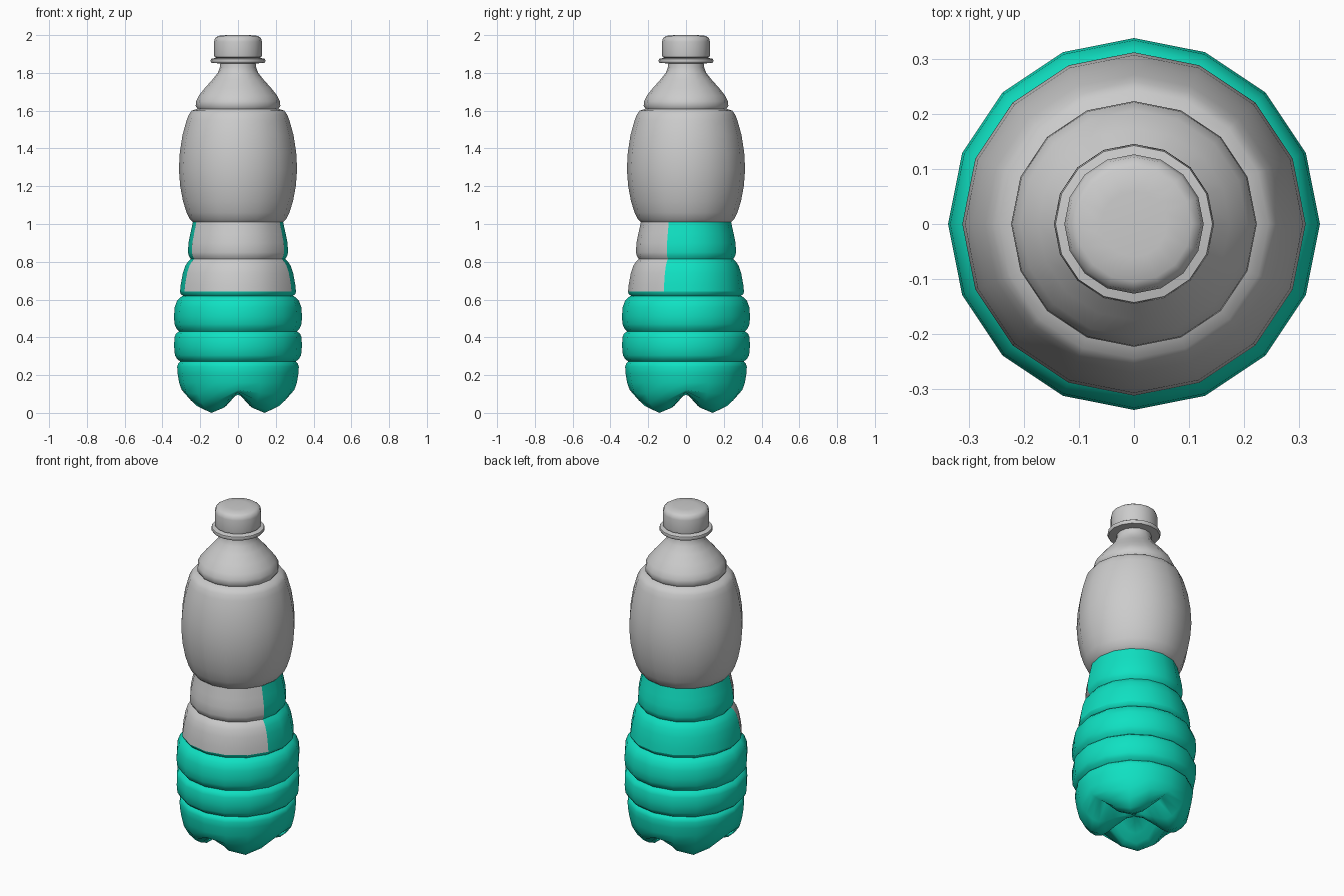
import bpy, bmesh, math

SIDES = 16
ALL = range(SIDES)

teal = bpy.data.materials.new("teal")
teal.diffuse_color = (0.005, 0.75, 0.54, 1)


def plain(r, z, a):
    return z


def four_feet(r, z, a):
    # valleys on the x and y axes leave four feet on the diagonals
    if z >= 0.16:
        return z
    w = math.cos(2 * a) ** 4
    return z + w * max(0, 0.125 - z) * 0.85


def lathe(name, profile, columns=ALL, material=None, height=plain):
    """Turn a bottom-to-top (radius, z) profile over the chosen side columns."""
    bm = bmesh.new()
    rows = []
    for r, z in profile:
        if r == 0:
            rows.append([bm.verts.new((0, 0, z))] * SIDES)
            continue
        row = []
        for j in ALL:
            a = 2 * math.pi * j / SIDES
            row.append(bm.verts.new((r * math.cos(a), r * math.sin(a), height(r, z, a))))
        rows.append(row)
    for lo, hi in zip(rows, rows[1:]):
        for j in columns:
            k = (j + 1) % SIDES
            loop = list(dict.fromkeys((lo[j], lo[k], hi[k], hi[j])))
            bm.faces.new(loop)
    bmesh.ops.delete(bm, geom=[v for v in bm.verts if not v.link_faces], context='VERTS')
    me = bpy.data.meshes.new(name)
    bm.to_mesh(me)
    bm.free()
    ob = bpy.data.objects.new(name, me)
    bpy.context.collection.objects.link(ob)
    if material:
        me.materials.append(material)
    bpy.ops.object.select_all(action='DESELECT')
    ob.select_set(True)
    bpy.context.view_layer.objects.active = ob
    bpy.ops.object.shade_smooth_by_angle(angle=math.radians(50))
    return ob


# Footed base and the ribbed lower grip
lathe("ribbed_base", [
    (0, 0.095), (0.05, 0.085), (0.11, 0.05), (0.16, 0.015), (0.20, 0.0), (0.235, 0.012),
    (0.27, 0.05), (0.298, 0.10), (0.312, 0.16), (0.32, 0.21), (0.322, 0.245),
    (0.316, 0.262), (0.305, 0.272), (0.322, 0.285), (0.334, 0.305), (0.338, 0.35),
    (0.337, 0.40), (0.328, 0.42), (0.312, 0.432), (0.326, 0.447), (0.336, 0.47),
    (0.339, 0.51), (0.335, 0.56), (0.322, 0.595), (0.305, 0.612), (0.292, 0.62),
    (0.303, 0.63), (0.307, 0.642)], material=teal, height=four_feet)

# Waist: teal round the sides and back, plain panel at the front
waist = [(0.307, 0.642), (0.303, 0.68), (0.292, 0.74), (0.278, 0.78), (0.265, 0.80),
         (0.25, 0.815), (0.26, 0.83), (0.265, 0.85), (0.262, 0.90), (0.252, 0.95),
         (0.241, 1.0), (0.239, 1.01)]
front = range(9, 15)
lathe("waist_back", waist, [j for j in ALL if j not in front], teal)
lathe("waist_front_panel", waist, front)

# Bulging upper body
lathe("upper_body", [
    (0.239, 1.01), (0.255, 1.025), (0.272, 1.06), (0.291, 1.12), (0.306, 1.20),
    (0.313, 1.29), (0.308, 1.38), (0.294, 1.47), (0.272, 1.55), (0.26, 1.58),
    (0.245, 1.60), (0.215, 1.61)])

# Shoulder cone and neck
lathe("shoulder", [
    (0.215, 1.61), (0.224, 1.625), (0.222, 1.65), (0.207, 1.68), (0.175, 1.72),
    (0.135, 1.765), (0.107, 1.80), (0.096, 1.83), (0.095, 1.86)])

# Neck collar and screw cap
lathe("neck_collar", [
    (0.095, 1.85), (0.14, 1.853), (0.146, 1.862), (0.143, 1.874), (0.115, 1.88)])
lathe("cap", [
    (0.115, 1.88), (0.125, 1.885), (0.127, 1.90), (0.127, 1.965), (0.122, 1.985),
    (0.105, 1.996), (0.06, 2.0), (0, 2.0)])
